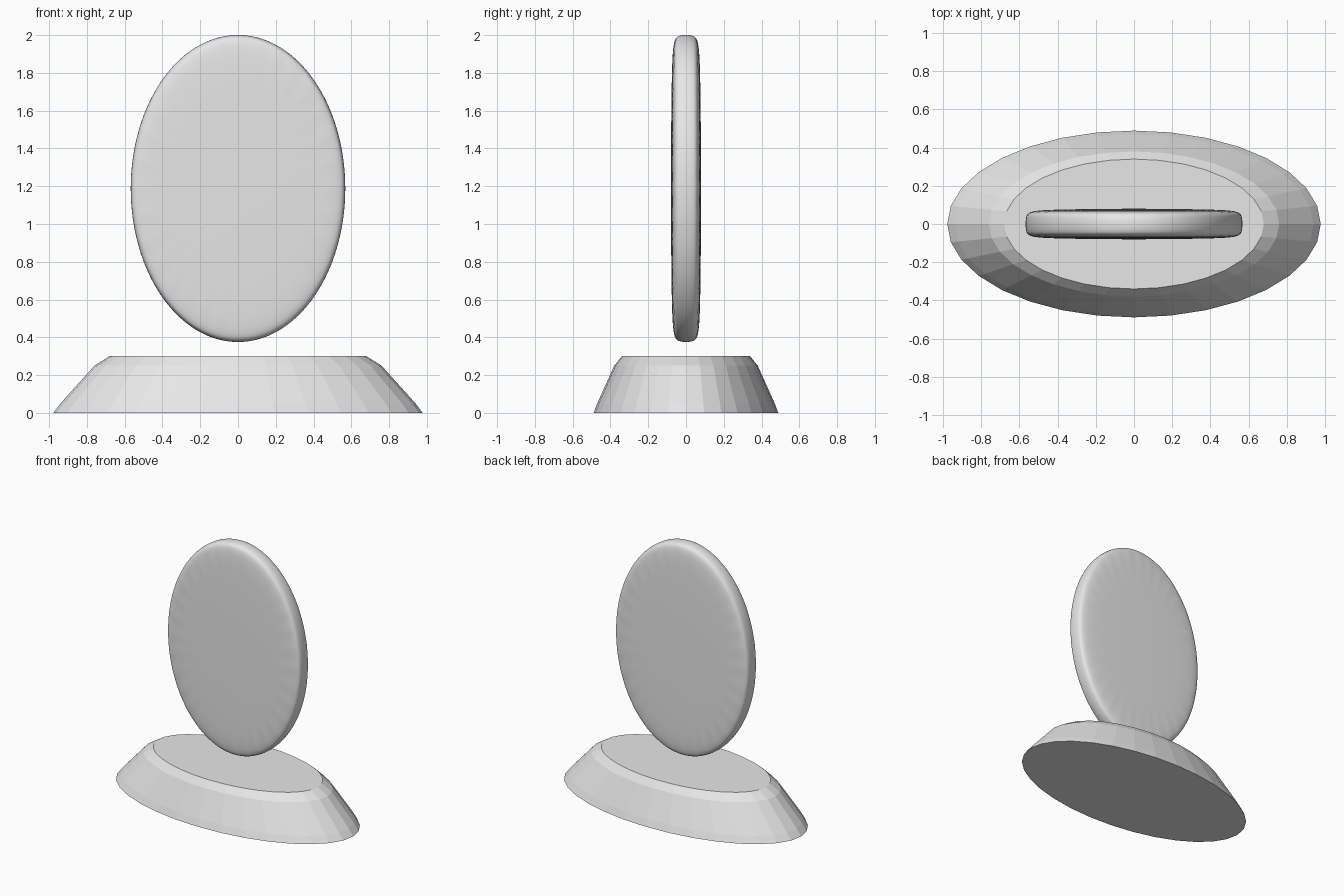
import bpy
import bmesh
from math import sin, cos, tau

SIDES = 32

cube = bpy.data.objects.get("Cube")
if cube:
    bpy.data.objects.remove(cube, do_unlink=True)

grey = bpy.data.materials.new("light grey")
grey.use_nodes = True
grey.diffuse_color = (0.8, 0.8, 0.8, 1)
grey.node_tree.nodes["Principled BSDF"].inputs["Base Color"].default_value = (0.8, 0.8, 0.8, 1)


def lathe(name, profile, place):
    """Join rings of (radius, height) with n-gon caps; place maps to 3D."""
    bm = bmesh.new()
    rings = []
    for radius, height in profile:
        ring = []
        for i in range(SIDES):
            a = tau * i / SIDES
            ring.append(bm.verts.new(place(radius * cos(a), radius * sin(a), height)))
        rings.append(ring)
    for low, high in zip(rings, rings[1:]):
        for i in range(SIDES):
            j = (i + 1) % SIDES
            bm.faces.new((low[i], low[j], high[j], high[i]))
    bm.faces.new(rings[0][::-1])
    bm.faces.new(rings[-1])
    bmesh.ops.recalc_face_normals(bm, faces=bm.faces)
    mesh = bpy.data.meshes.new(name)
    bm.to_mesh(mesh)
    bm.free()
    mesh.materials.append(grey)
    obj = bpy.data.objects.new(name, mesh)
    bpy.context.collection.objects.link(obj)
    return obj


# Faceted oval base with chamfered rims
lathe("base",
      [(0.978, 0), (0.94, 0.05), (0.76, 0.25), (0.68, 0.3)],
      lambda u, v, h: (u, v * 0.5, h))

# Upright oval disc; subdividing its n-gon caps gives the scalloped rim
disc = lathe("oval_disc",
             [(0.94, -0.081), (1, -0.05), (1, 0.05), (0.94, 0.081)],
             lambda u, v, h: (u * 0.573, h, 1.188 + v * 0.82))
for face in disc.data.polygons:
    face.use_smooth = True
subdivision = disc.modifiers.new("Subdivision", 'SUBSURF')
subdivision.levels = 3
subdivision.render_levels = 3
